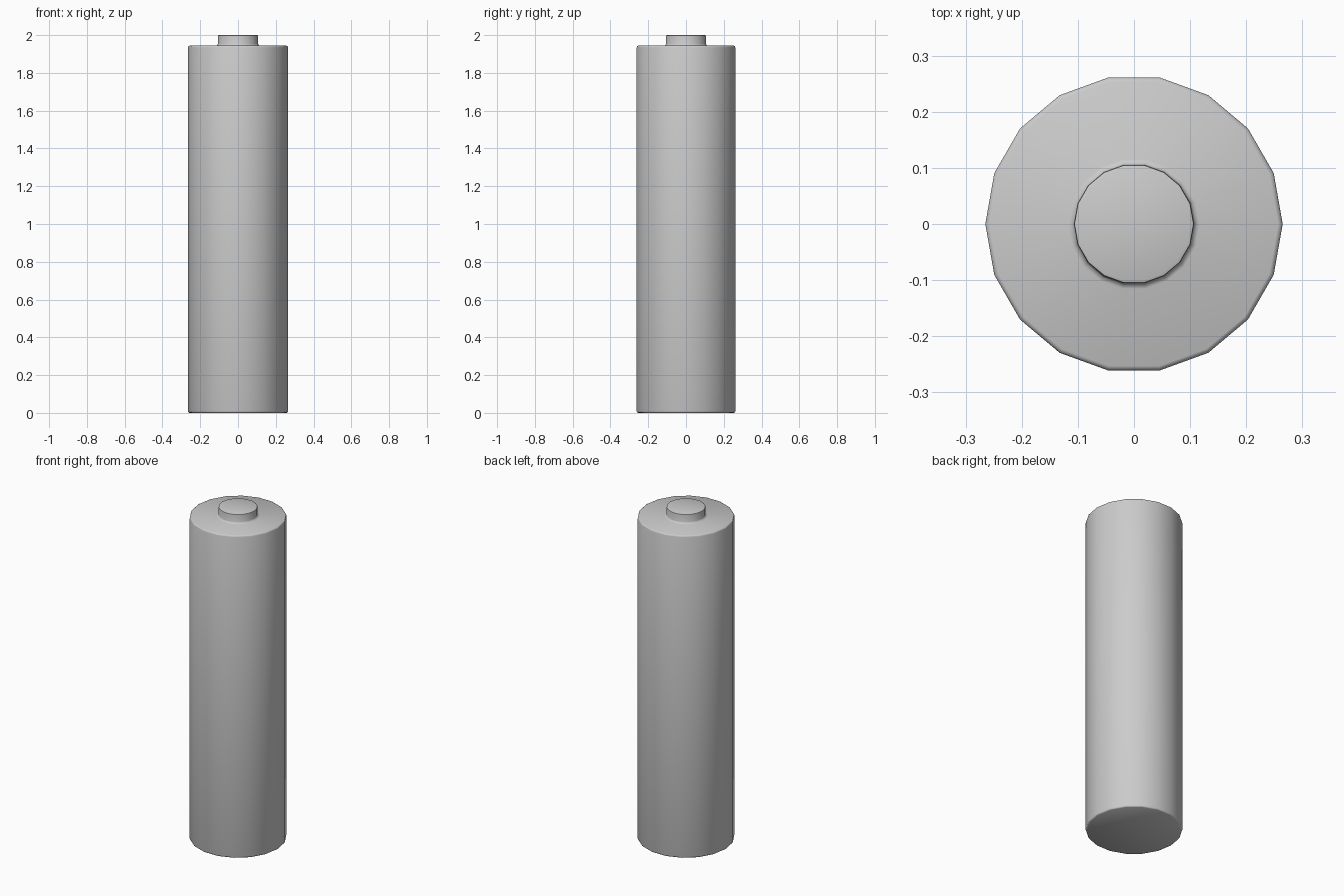
import bpy, bmesh
from math import cos, sin, tau, radians

if "Cube" in bpy.data.objects:
    bpy.data.objects.remove(bpy.data.objects["Cube"])

SIDES = 18


def lathe(name, profile):
    """Revolve a (radius, z) profile and close both ends with flat caps."""
    bm = bmesh.new()
    rings = [[bm.verts.new((r * cos(tau * i / SIDES), r * sin(tau * i / SIDES), z))
              for i in range(SIDES)] for r, z in profile]
    for low, high in zip(rings, rings[1:]):
        for i in range(SIDES):
            j = (i + 1) % SIDES
            bm.faces.new((low[i], low[j], high[j], high[i]))
    bm.faces.new(rings[0][::-1])
    bm.faces.new(rings[-1])
    mesh = bpy.data.meshes.new(name)
    bm.to_mesh(mesh)
    bm.free()
    obj = bpy.data.objects.new(name, mesh)
    bpy.context.collection.objects.link(obj)
    bpy.ops.object.select_all(action='DESELECT')
    obj.select_set(True)
    bpy.context.view_layer.objects.active = obj
    bpy.ops.object.shade_smooth_by_angle(angle=radians(50))
    return obj


# One continuous shell: casing, rounded rims, fillet and raised terminal
lathe("battery_cell", [
    (0.258, 0.0), (0.263, 0.003), (0.265, 0.009),
    (0.265, 1.935), (0.263, 1.941), (0.257, 1.944),
    (0.117, 1.944), (0.110, 1.947), (0.107, 1.954),
    (0.107, 1.992), (0.106, 1.998), (0.101, 2.0),
])
